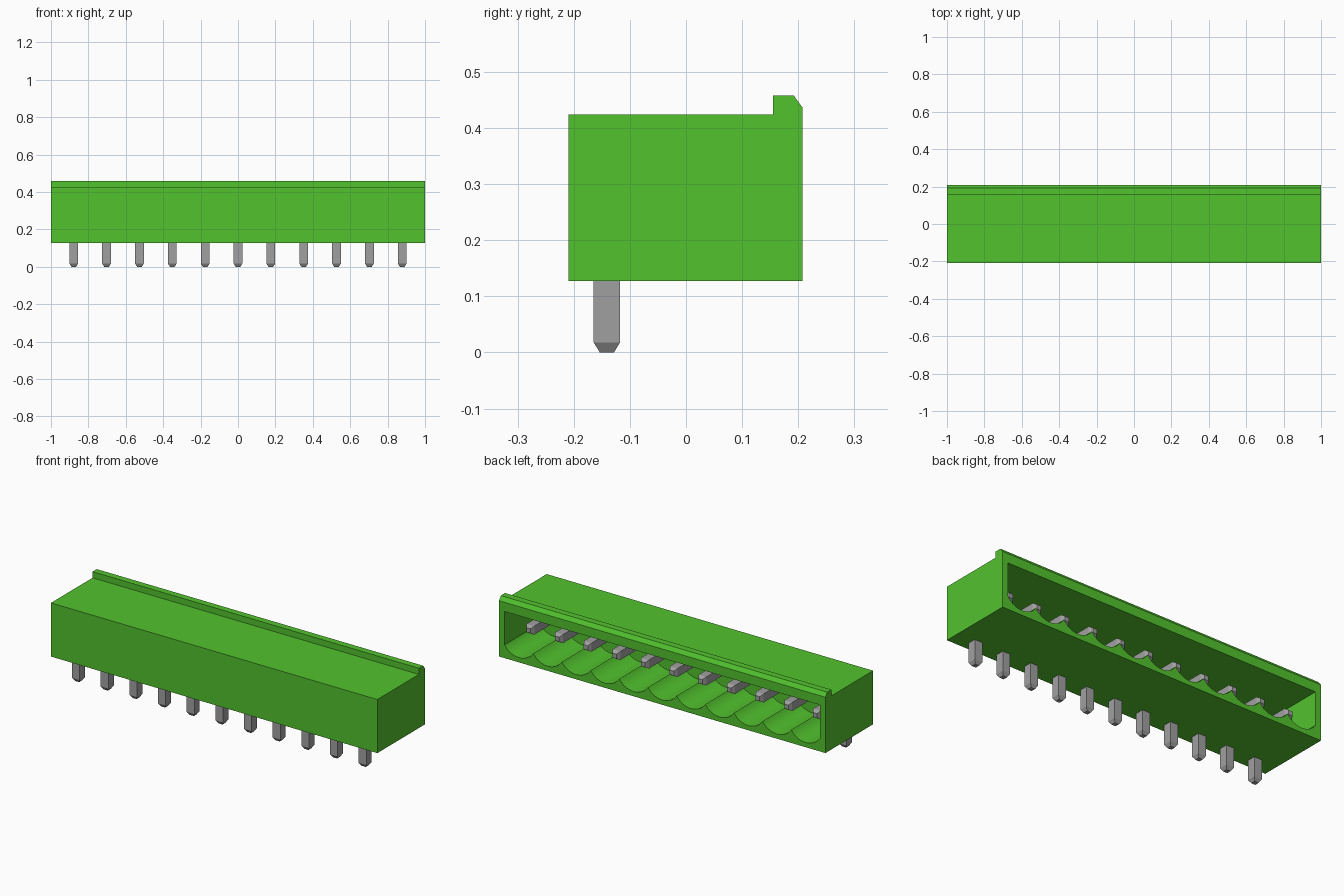
import bpy, bmesh, math
from mathutils import Vector

cube = bpy.data.objects.get("Cube")
if cube:
    bpy.data.objects.remove(cube, do_unlink=True)

PINS, PITCH = 11, 0.1756


def material(name, rgb, rough):
    m = bpy.data.materials.new(name)
    m.use_nodes = True
    m.diffuse_color = (*rgb, 1)
    bsdf = next(n for n in m.node_tree.nodes if n.type == 'BSDF_PRINCIPLED')
    bsdf.inputs["Base Color"].default_value = (*rgb, 1)
    bsdf.inputs["Roughness"].default_value = rough
    return m


green = material("green plastic", (0.084, 0.54, 0.027), 0.5)
grey = material("grey metal", (0.352, 0.352, 0.352), 0.4)


def finish(bm, name, mat):
    bmesh.ops.recalc_face_normals(bm, faces=bm.faces)
    me = bpy.data.meshes.new(name)
    bm.to_mesh(me)
    bm.free()
    me.materials.append(mat)
    ob = bpy.data.objects.new(name, me)
    bpy.context.collection.objects.link(ob)
    return ob


def prism(name, points, offset, mat):
    """Extrude a closed planar outline along an offset vector."""
    bm = bmesh.new()
    face = bm.faces.new([bm.verts.new(p) for p in points])
    top = bmesh.ops.extrude_face_region(bm, geom=[face])["geom"]
    bmesh.ops.translate(bm, vec=Vector(offset),
                        verts=[v for v in top if isinstance(v, bmesh.types.BMVert)])
    return finish(bm, name, mat)


# Housing: side profile with the chamfered latch lip along the rear top edge
side = [(-0.209, 0.127), (0.208, 0.127), (0.208, 0.436), (0.192, 0.458),
        (0.155, 0.458), (0.155, 0.424), (-0.209, 0.424)]
housing = prism("housing", [(-1, y, z) for y, z in side], (2, 0, 0), green)

# Socket: flat ceiling, floor made of one round scallop per pin, open at the rear
half, crest, depth, steps = PITCH / 2, 0.200, 0.047, 16
radius = (half ** 2 + depth ** 2) / (2 * depth)
sweep = math.asin(half / radius)
edge = PINS * half
outline = [(edge, 0.385), (-edge, 0.385), (-edge, crest)]
for i in range(PINS):
    cx = (i - (PINS - 1) / 2) * PITCH
    for s in range(1, steps + 1):
        a = sweep * (2 * s / steps - 1)
        outline.append((cx + radius * math.sin(a),
                        crest - depth + radius * (1 - math.cos(a))))
cutter = prism("socket_cutter", [(x, -0.10, z) for x, z in outline], (0, 0.4, 0), green)
cutter.hide_render = True

cut = housing.modifiers.new("socket", 'BOOLEAN')
cut.operation, cut.solver, cut.object = 'DIFFERENCE', 'EXACT', cutter
bpy.context.view_layer.objects.active = housing
housing.select_set(True)
bpy.ops.object.modifier_apply(modifier=cut.name)
bpy.data.objects.remove(cutter, do_unlink=True)
bpy.ops.object.shade_smooth_by_angle(angle=math.radians(30))

# Bent square pins: (y, z, half width, outward direction in y and z)
R, T = 0.0235, 0.0125
PY, PZ, TIP = -0.141, 0.272, 0.125
path = [(PY, 0, T, -1, 0), (PY, 0.018, R, -1, 0), (PY, PZ, R, -1, 1),
        (TIP - 0.018, PZ, R, 0, 1), (TIP, PZ, T, 0, 1)]
for i in range(PINS):
    cx = (i - (PINS - 1) / 2) * PITCH
    bm = bmesh.new()
    rings = []
    for y, z, h, ny, nz in path:
        rings.append([bm.verts.new((cx + sx * h, y + sn * ny * h, z + sn * nz * h))
                      for sx, sn in ((-1, -1), (1, -1), (1, 1), (-1, 1))])
    for a, b in zip(rings, rings[1:]):
        for k in range(4):
            n = (k + 1) % 4
            bm.faces.new((a[k], a[n], b[n], b[k]))
    bm.faces.new(rings[0])
    bm.faces.new(rings[-1])
    finish(bm, f"pin_{i + 1}", grey)
